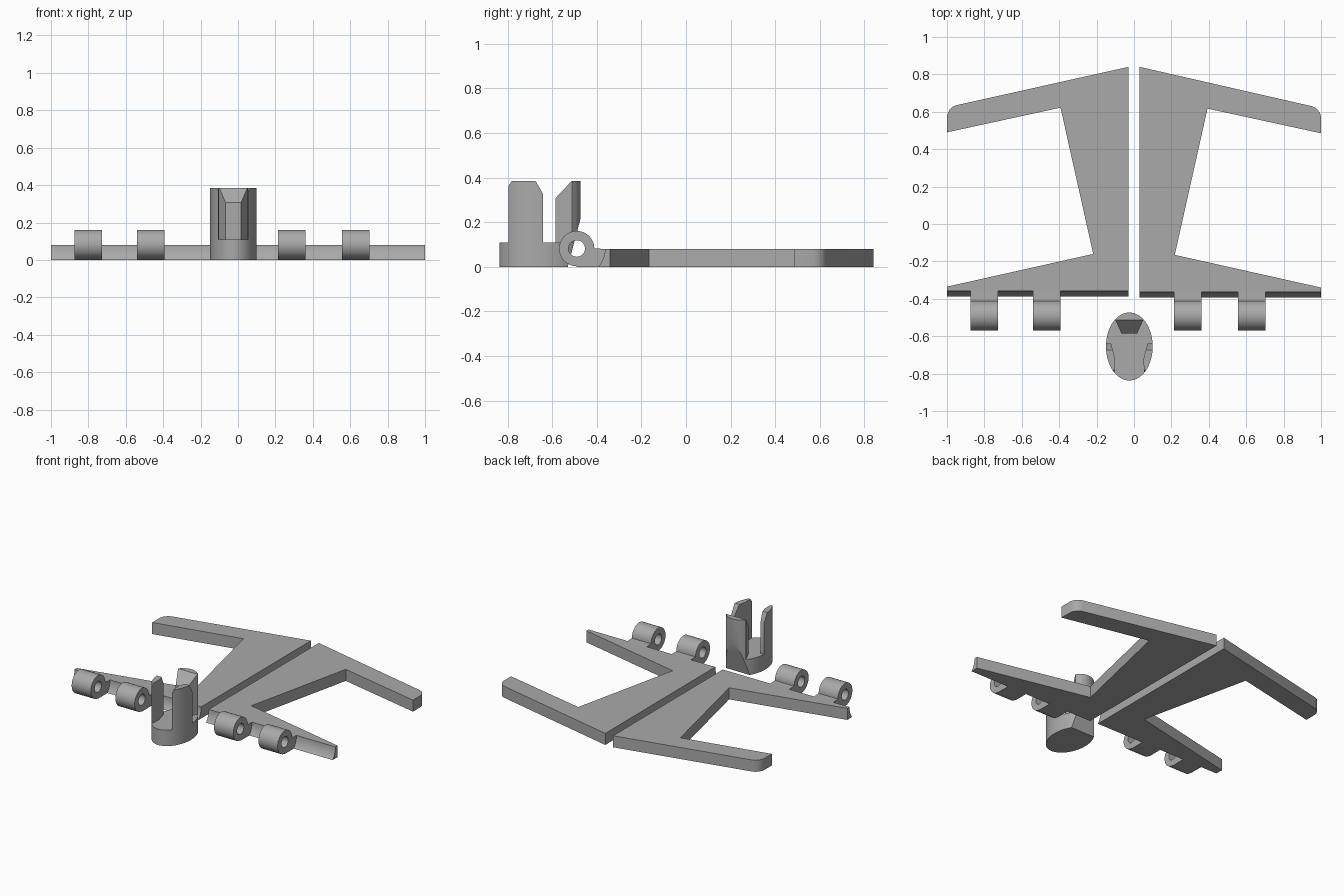
import bpy, bmesh, math
from mathutils import Vector

if "Cube" in bpy.data.objects:
    bpy.data.objects.remove(bpy.data.objects["Cube"])

grey = bpy.data.materials.new("plain grey")
grey.diffuse_color = (0.4, 0.4, 0.4, 1)
grey.use_nodes = True
grey.node_tree.nodes["Principled BSDF"].inputs["Base Color"].default_value = grey.diffuse_color

HY, HZ = -0.49, 0.082          # hinge axis
T = 0.08                       # panel thickness
CX, CY, RX, RY = -0.025, -0.655, 0.125, 0.182   # oval post


def prism(name, pts, a, b, axis="z"):
    """Extrude a closed outline from a to b along z (xy outline) or x (yz outline)."""
    def put(p, d):
        return (p[0], p[1], d) if axis == "z" else (d, p[0], p[1])
    bm = bmesh.new()
    face = bm.faces.new([bm.verts.new(put(p, a)) for p in pts])
    ext = bmesh.ops.extrude_face_region(bm, geom=[face])
    move = Vector((0, 0, b - a)) if axis == "z" else Vector((b - a, 0, 0))
    bmesh.ops.translate(bm, vec=move, verts=[g for g in ext["geom"] if isinstance(g, bmesh.types.BMVert)])
    bmesh.ops.recalc_face_normals(bm, faces=bm.faces)
    mesh = bpy.data.meshes.new(name)
    bm.to_mesh(mesh)
    bm.free()
    mesh.materials.append(grey)
    ob = bpy.data.objects.new(name, mesh)
    bpy.context.collection.objects.link(ob)
    return ob


def select(ob):
    bpy.ops.object.select_all(action="DESELECT")
    ob.select_set(True)
    bpy.context.view_layer.objects.active = ob


def combine(ob, cutter, op):
    """Apply a boolean and remove its cutter."""
    select(ob)
    mod = ob.modifiers.new("cut", "BOOLEAN")
    mod.operation, mod.solver, mod.object = op, "EXACT", cutter
    bpy.ops.object.modifier_apply(modifier=mod.name)
    bpy.data.objects.remove(cutter)


def smooth(ob):
    select(ob)
    bpy.ops.object.shade_smooth_by_angle(angle=math.radians(30))


def arc(cx, cy, rx, ry, a0, a1, n):
    return [(cx + rx * math.cos(math.radians(a0 + (a1 - a0) * i / n)),
             cy + ry * math.sin(math.radians(a0 + (a1 - a0) * i / n))) for i in range(n + 1)]


def circle(cx, cy, rx, ry, n=64):
    return arc(cx, cy, rx, ry, 0, 360, n)[:-1]


# Two wing panels with a hollow front edge that clears the hinge
for side, label, dy in ((-1, "left", 0.0), (1, "right", -0.005)):
    outline = [(0.03, 0.84), (0.95, 0.635), (0.97, 0.627), (0.985, 0.612), (0.995, 0.595), (1.0, 0.575),
               (1.0, 0.49), (0.393, 0.622), (0.218, -0.16), (1.0, -0.335), (1.0, -0.42), (0.03, -0.42)]
    panel = prism(label + "_panel", [(side * x, y + (dy if y < 0.8 else 0)) for x, y in outline], 0, T)
    r = 0.131 - dy * -0.8
    combine(panel, prism("scoop", circle(HY, HZ, r, r, 72), -1.1, 1.1, "x"), "DIFFERENCE")
    smooth(panel)

# Hinge knuckles: bored barrel running into a flat foot
for i, x0 in enumerate((-0.875, -0.54, 0.215, 0.555)):
    profile = arc(HY, HZ, 0.079, 0.079, 0, 270, 36) + [(HY, 0), (-0.355, 0), (-0.355, T)]
    knuckle = prism("hinge_knuckle_%d" % (i + 1), profile, x0, x0 + 0.147, "x")
    combine(knuckle, prism("bore", circle(HY, HZ, 0.037, 0.037, 32), x0 - 0.1, x0 + 0.25, "x"), "DIFFERENCE")
    smooth(knuckle)


def relief(ob):
    """Slanted flat on the lower back of the post."""
    wedge = [(-0.53, 0.0), (-0.54, -0.04), (-0.3, -0.04), (-0.3, 0.22), (-0.472, 0.22)]
    combine(ob, prism("wedge", wedge, -0.4, 0.4, "x"), "DIFFERENCE")
    smooth(ob)


# Oval post base
oval = circle(CX, CY, RX, RY)
relief(prism("post_base", oval, 0, 0.11))

# Side prongs with chamfered tops
for side, label in ((-1, "left"), (1, "right")):
    prong = prism(label + "_prong", oval, 0.11, 0.385)
    plan = [(0.25, -0.60), (0.108, -0.60), (0.076, -0.72), (0.08, -0.85), (0.25, -0.85)]
    combine(prong, prism("plan", [(CX + side * x, y) for x, y in plan], 0, 0.5), "INTERSECT")
    shape = [(-0.805, 0), (-0.64, 0), (-0.64, 0.325), (-0.675, 0.386), (-0.78, 0.386), (-0.805, 0.35)]
    combine(prong, prism("shape", shape, -0.4, 0.4, "x"), "INTERSECT")
    smooth(prong)

# Back prong: wedge plan, top sloping down toward the middle
back = prism("back_prong", oval, 0.11, 0.385)
plan = [(-0.042, -0.585), (0.042, -0.585), (0.085, -0.49), (0.085, -0.4), (-0.085, -0.4), (-0.085, -0.49)]
combine(back, prism("plan", [(CX + x, y) for x, y in plan], 0, 0.5), "INTERSECT")
shape = [(-0.65, 0), (-0.4, 0), (-0.4, 0.4), (-0.498, 0.4), (-0.588, 0.305), (-0.65, 0.24)]
combine(back, prism("shape", shape, -0.4, 0.4, "x"), "INTERSECT")
relief(back)
